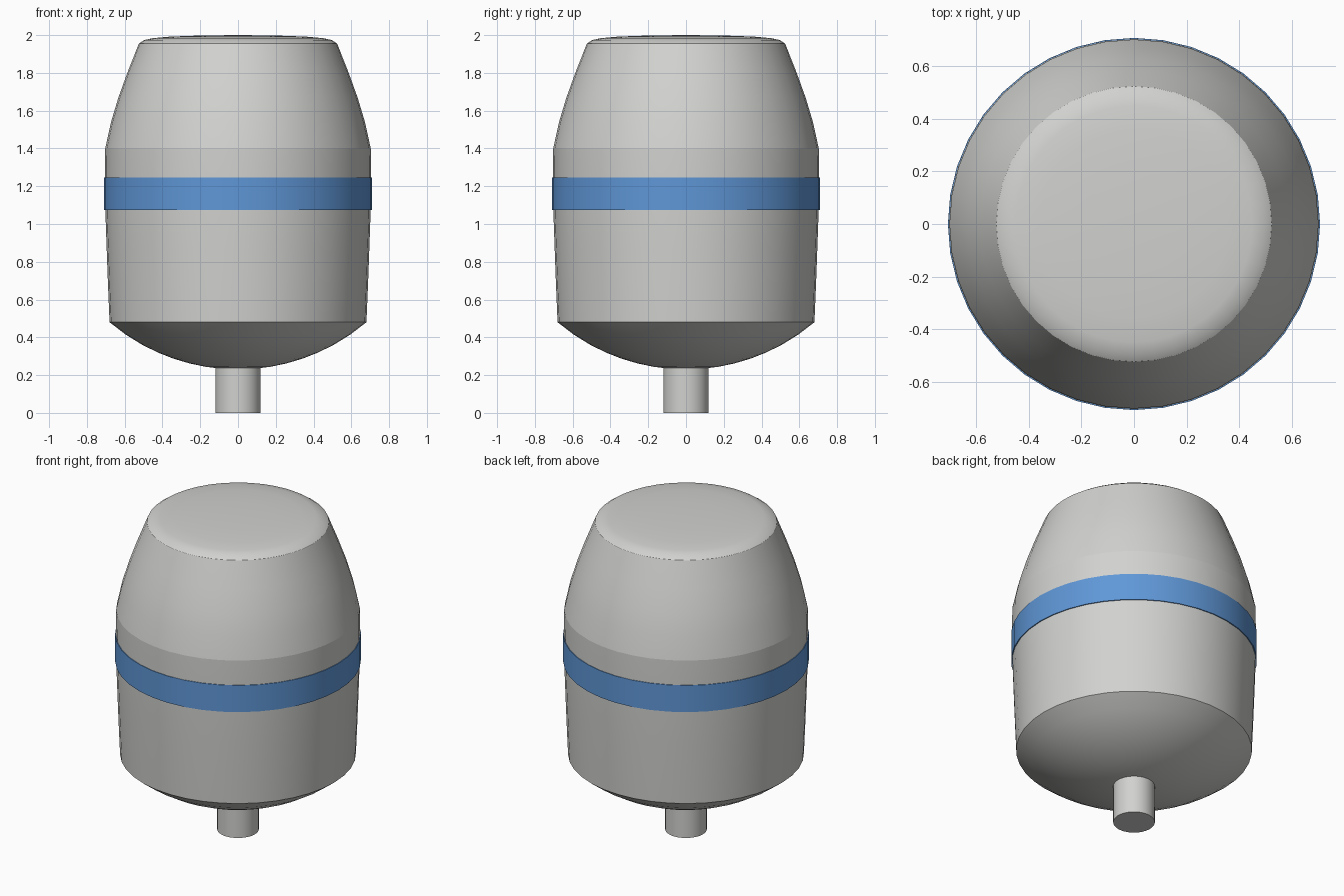
import bpy, bmesh
from math import sin, cos, tau, sqrt, radians

SEGMENTS = 40

old = bpy.data.objects.get("Cube")
if old:
    bpy.data.objects.remove(old, do_unlink=True)


def material(name, colour):
    mat = bpy.data.materials.new(name)
    mat.use_nodes = True
    mat.diffuse_color = colour
    mat.node_tree.nodes["Principled BSDF"].inputs["Base Color"].default_value = colour
    return mat


def lathe(name, profile, mat):
    """Revolve (radius, height) points, listed bottom to top, around z."""
    bm = bmesh.new()
    rings = []
    for r, z in profile:
        count = SEGMENTS if r > 0 else 1
        rings.append([bm.verts.new((r * cos(tau * i / SEGMENTS), r * sin(tau * i / SEGMENTS), z))
                      for i in range(count)])
    for low, high in zip(rings, rings[1:]):
        for i in range(SEGMENTS):
            j = (i + 1) % SEGMENTS
            if len(low) == 1:
                bm.faces.new((low[0], high[j], high[i]))
            elif len(high) == 1:
                bm.faces.new((low[i], low[j], high[0]))
            else:
                bm.faces.new((low[i], low[j], high[j], high[i]))
    mesh = bpy.data.meshes.new(name)
    bm.to_mesh(mesh)
    bm.free()
    mesh.materials.append(mat)
    obj = bpy.data.objects.new(name, mesh)
    bpy.context.collection.objects.link(obj)
    bpy.ops.object.select_all(action="DESELECT")
    obj.select_set(True)
    bpy.context.view_layer.objects.active = obj
    bpy.ops.object.shade_smooth_by_angle(angle=radians(35))
    return obj


grey = material("light_grey", (0.64, 0.64, 0.625, 1))
blue = material("blue", (0.115, 0.31, 0.68, 1))

# Outlet stub under the tank
lathe("outlet_pipe", [(0, 0), (0.12, 0), (0.12, 0.25)], grey)

# Shallow spherical bottom
BALL = 1.05
radii = [0.68 * k / 8 for k in range(9)]
lathe("bottom_dome", [(r, 0.23 + BALL - sqrt(BALL * BALL - r * r)) for r in radii], grey)

# Nearly straight lower wall, ending at the shoulder crease
lathe("lower_wall", [(0.68, 0.48), (0.688, 0.67), (0.695, 0.86), (0.702, 1.06),
                     (0.705, 1.25), (0.703, 1.4)], grey)

# Tapering upper wall
lathe("upper_wall", [(0.703, 1.4), (0.672, 1.54), (0.633, 1.67),
                     (0.586, 1.8), (0.525, 1.955)], grey)

# Softly domed lid
lathe("lid", [(0.525, 1.955), (0.497, 1.974), (0.45, 1.984), (0.36, 1.992),
              (0.2, 1.998), (0, 2)], grey)

# Thin coloured stripe around the middle
lathe("stripe", [(0.703, 1.075), (0.709, 1.075), (0.709, 1.245), (0.704, 1.245)], blue)
